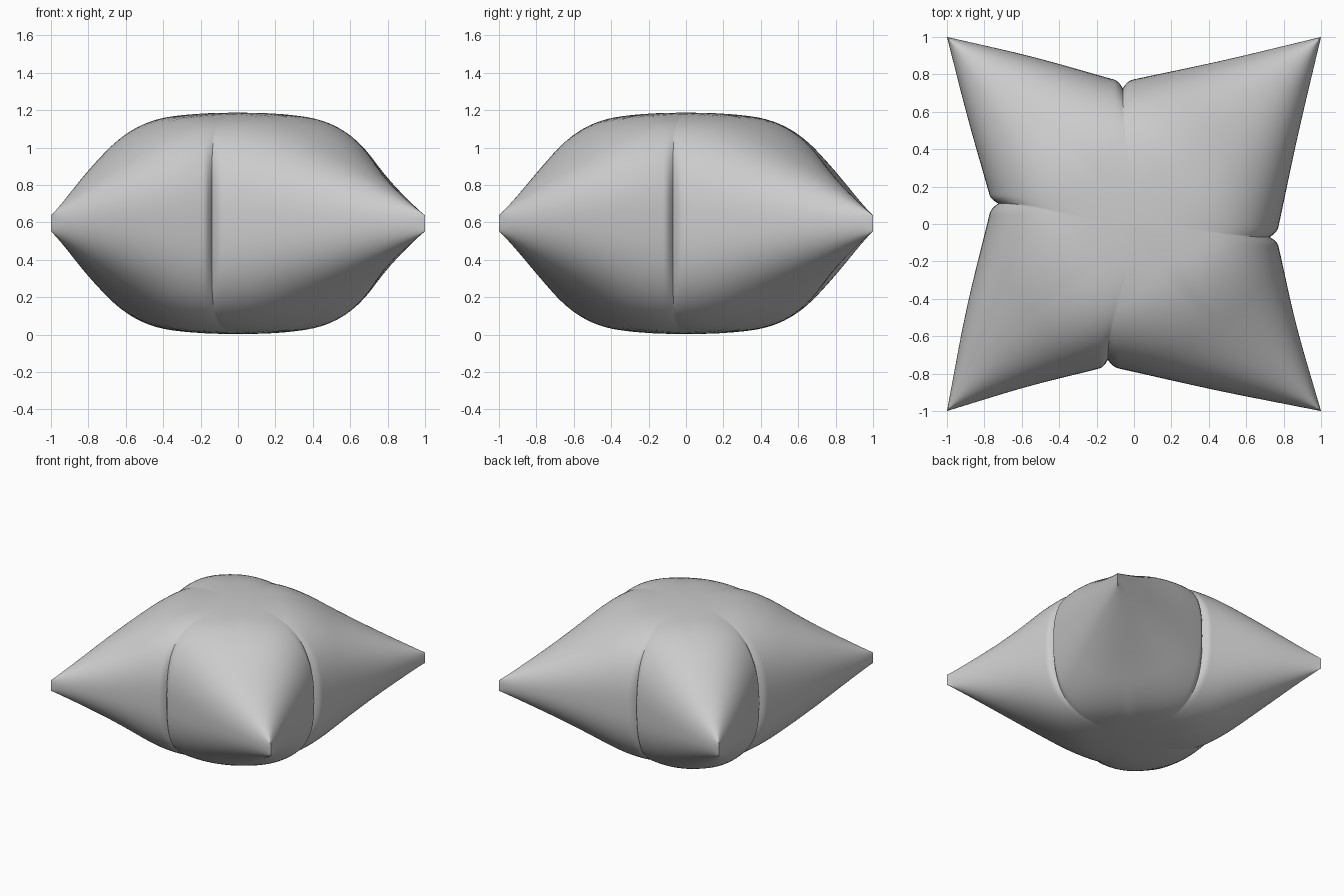
import bpy, bmesh, math

if "Cube" in bpy.data.objects:
    bpy.data.objects.remove(bpy.data.objects["Cube"])

MID = 0.595        # height of the seam plane
SPREAD = 0.613     # half width of a corner cone per unit length
P_TIP, P_BODY = 2.1, 2.55   # roundness of the section at tip and body
N_AROUND, N_ALONG = 96, 56
R2 = math.sqrt(2)


def ridge(s):
    """Half height along a corner's diagonal: straight cone, then flat crown."""
    a = 0.043 + 0.57 * s
    b = 0.592 - 0.13 * (R2 - s) ** 2
    k = 0.08
    h = max(k - abs(a - b), 0) / k
    return min(a, b) - h * h * k / 4


def spow(v, e):
    return math.copysign(abs(v) ** e, v) if abs(v) > 1e-9 else 0.0


def smooth(v):
    v = min(max(v, 0), 1)
    return v * v * (3 - 2 * v)


def cone_point(phi, t):
    """Point on one corner, t = 0 at the tip and 1 at the pinched creases."""
    end = R2 / (1 + SPREAD * abs(spow(math.sin(phi), 2 / P_BODY)))
    p = P_TIP + (P_BODY - P_TIP) * smooth(t)
    side, up = spow(math.sin(phi), 2 / p), spow(math.cos(phi), 2 / p)
    s = t * end
    w = SPREAD * s * side
    x, y = 1 - (s - w) / R2, 1 - (s + w) / R2
    # fold drawn inward along the crease
    g = abs(math.sin(phi)) ** 3 * max(0, 1 - (1 - t) * 20) ** 2
    return x * (1 - 0.045 * g), y * (1 - 0.045 * g), ridge(s) * up


def shift(x, y):
    """Move each side's crease off centre while keeping the corners."""
    cx = (-0.14 if y < 0 else -0.06) * smooth(abs(y) / 0.72)
    cy = (0.11 if x < 0 else -0.07) * smooth(abs(x) / 0.72)
    return x + cx * (1 - abs(x)), y + cy * (1 - abs(y))


# Inflated cushion: four cones joined along the creases
bm = bmesh.new()
for sx in (1, -1):
    for sy in (1, -1):
        rings = []
        for j in range(N_ALONG + 1):
            t = 1 - (1 - j / N_ALONG) ** 1.3
            ring = []
            for i in range(N_AROUND):
                x, y, z = cone_point(2 * math.pi * i / N_AROUND, t)
                x, y = shift(sx * x, sy * y)
                ring.append(bm.verts.new((x, y, z + MID)))
            rings.append(ring)
        for a, b in zip(rings, rings[1:]):
            for i in range(N_AROUND):
                k = (i + 1) % N_AROUND
                bm.faces.new((a[i], a[k], b[k], b[i]))
bmesh.ops.remove_doubles(bm, verts=bm.verts, dist=0.0004)
bmesh.ops.recalc_face_normals(bm, faces=bm.faces)

mesh = bpy.data.meshes.new("cushion")
bm.to_mesh(mesh)
bm.free()
cushion = bpy.data.objects.new("cushion", mesh)
bpy.context.collection.objects.link(cushion)
bpy.context.view_layer.objects.active = cushion
cushion.select_set(True)
bpy.ops.object.shade_smooth_by_angle(angle=math.radians(40))
